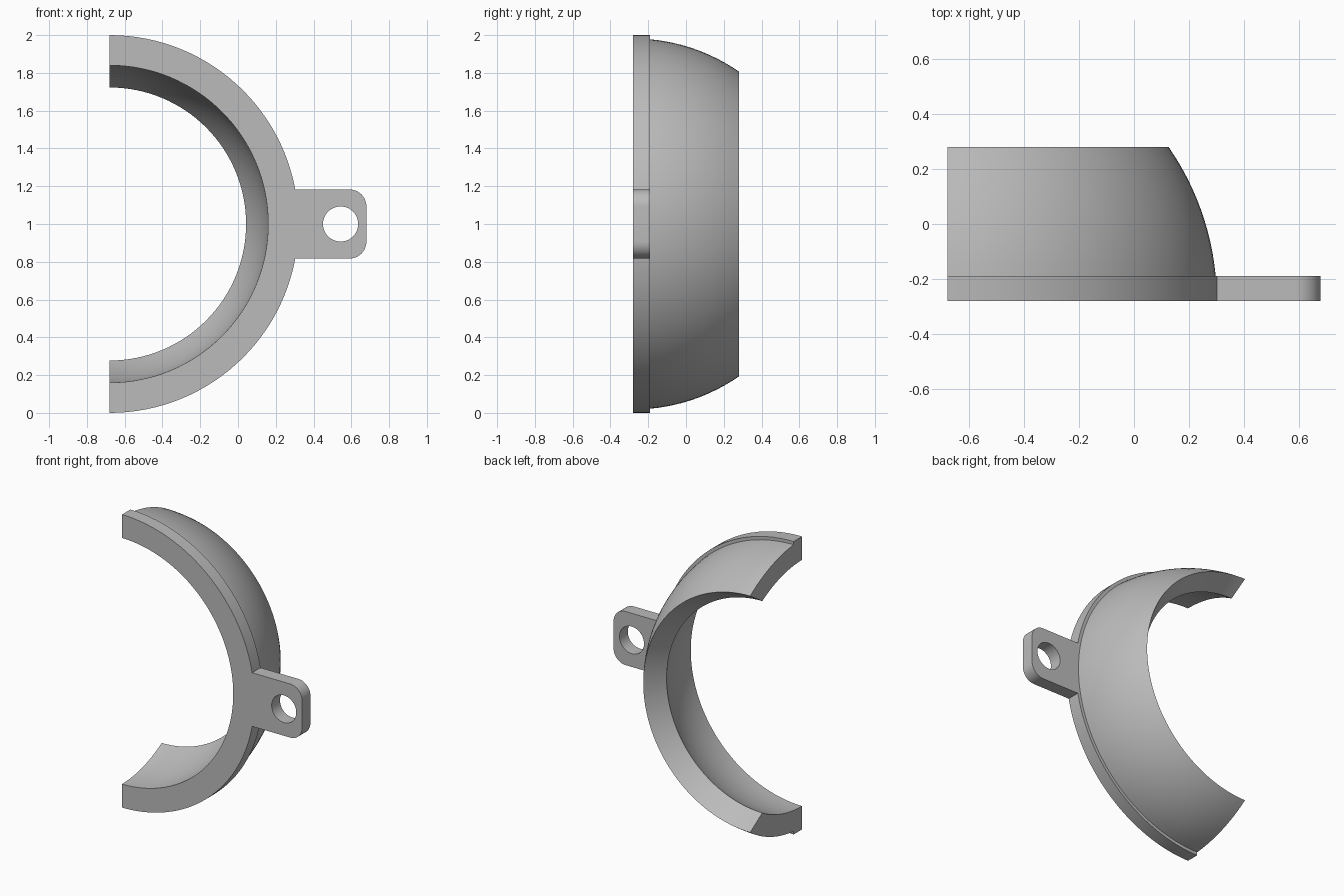
import bpy, bmesh
from math import sin, cos, pi, sqrt, asin
from mathutils import Matrix, Vector

cube = bpy.data.objects.get("Cube")
if cube:
    bpy.data.objects.remove(cube, do_unlink=True)

CX, CZ = -0.68, 1.0            # ring axis
FRONT, STEP, BACK = -0.28, -0.19, 0.28
R_OUT, R_IN, R_FLANGE = 0.982, 0.84, 1.0
SEGMENTS = 64

grey = bpy.data.materials.new("plain grey")
grey.use_nodes = True
colour = (0.5, 0.5, 0.5, 1)
grey.diffuse_color = colour
grey.node_tree.nodes["Principled BSDF"].inputs["Base Color"].default_value = colour


def make_object(name, bm):
    bmesh.ops.recalc_face_normals(bm, faces=bm.faces[:])
    mesh = bpy.data.meshes.new(name)
    bm.to_mesh(mesh)
    bm.free()
    mesh.materials.append(grey)
    obj = bpy.data.objects.new(name, mesh)
    bpy.context.collection.objects.link(obj)
    return obj


def sphere_arc(radius, y0, y1, steps):
    """Radius and depth pairs along a sphere centred on the front plane."""
    a0, a1 = asin((y0 - FRONT) / radius), asin((y1 - FRONT) / radius)
    angles = [a0 + (a1 - a0) * i / steps for i in range(steps + 1)]
    return [(radius * cos(a), FRONT + radius * sin(a)) for a in angles]


# Half ring: flange, spherical outside, bevelled back rim, spherical inside
profile = [(R_FLANGE, FRONT), (R_FLANGE, STEP)]
profile += sphere_arc(R_OUT, STEP, BACK, 12)
profile += sphere_arc(R_IN, 0.148, FRONT, 12)
bm = bmesh.new()
rows = []
for i in range(SEGMENTS + 1):
    a = -pi / 2 + pi * i / SEGMENTS
    rows.append([bm.verts.new((CX + r * cos(a), y, CZ + r * sin(a))) for r, y in profile])
n = len(profile)
for r0, r1 in zip(rows, rows[1:]):
    for j in range(n):
        k = (j + 1) % n
        bm.faces.new((r0[j], r0[k], r1[k], r1[j]))
bm.faces.new(rows[0])
bm.faces.new(rows[-1])
ring = make_object("half_ring_with_lug", bm)

# Mounting lug with rounded outer corners
X0, X1, HALF, CORNER = 0.23, 0.68, 0.183, 0.09
outline = [(X0, CZ - HALF)]
for side in (-1, 1):
    arc = [pi / 2 * i / 10 for i in range(11)]
    if side == -1:
        arc.reverse()
    outline += [(X1 - CORNER + CORNER * cos(t),
                 CZ + side * (HALF - CORNER + CORNER * sin(t))) for t in arc]
outline.append((X0, CZ + HALF))
bm = bmesh.new()
face = bm.faces.new([bm.verts.new((x, FRONT, z)) for x, z in outline])
extruded = bmesh.ops.extrude_face_region(bm, geom=[face])["geom"]
bmesh.ops.translate(bm, vec=(0, STEP - FRONT, 0),
                    verts=[v for v in extruded if isinstance(v, bmesh.types.BMVert)])
lug = make_object("lug_helper", bm)

# Screw hole cutter
bm = bmesh.new()
bmesh.ops.create_cone(bm, cap_ends=True, segments=48, radius1=0.093, radius2=0.093, depth=0.4,
                      matrix=Matrix.Translation((0.543, -0.235, CZ)) @ Matrix.Rotation(pi / 2, 4, "X"))
hole = make_object("hole_cutter", bm)

# Join the lug, drill the hole, then shade
bpy.ops.object.select_all(action="DESELECT")
ring.select_set(True)
bpy.context.view_layer.objects.active = ring
for helper, operation in ((lug, "UNION"), (hole, "DIFFERENCE")):
    helper.hide_render = True
    mod = ring.modifiers.new(helper.name, "BOOLEAN")
    mod.object, mod.operation, mod.solver = helper, operation, "EXACT"
    bpy.ops.object.modifier_apply(modifier=mod.name)
    bpy.data.objects.remove(helper, do_unlink=True)
bpy.ops.object.shade_smooth_by_angle(angle=pi / 6)
